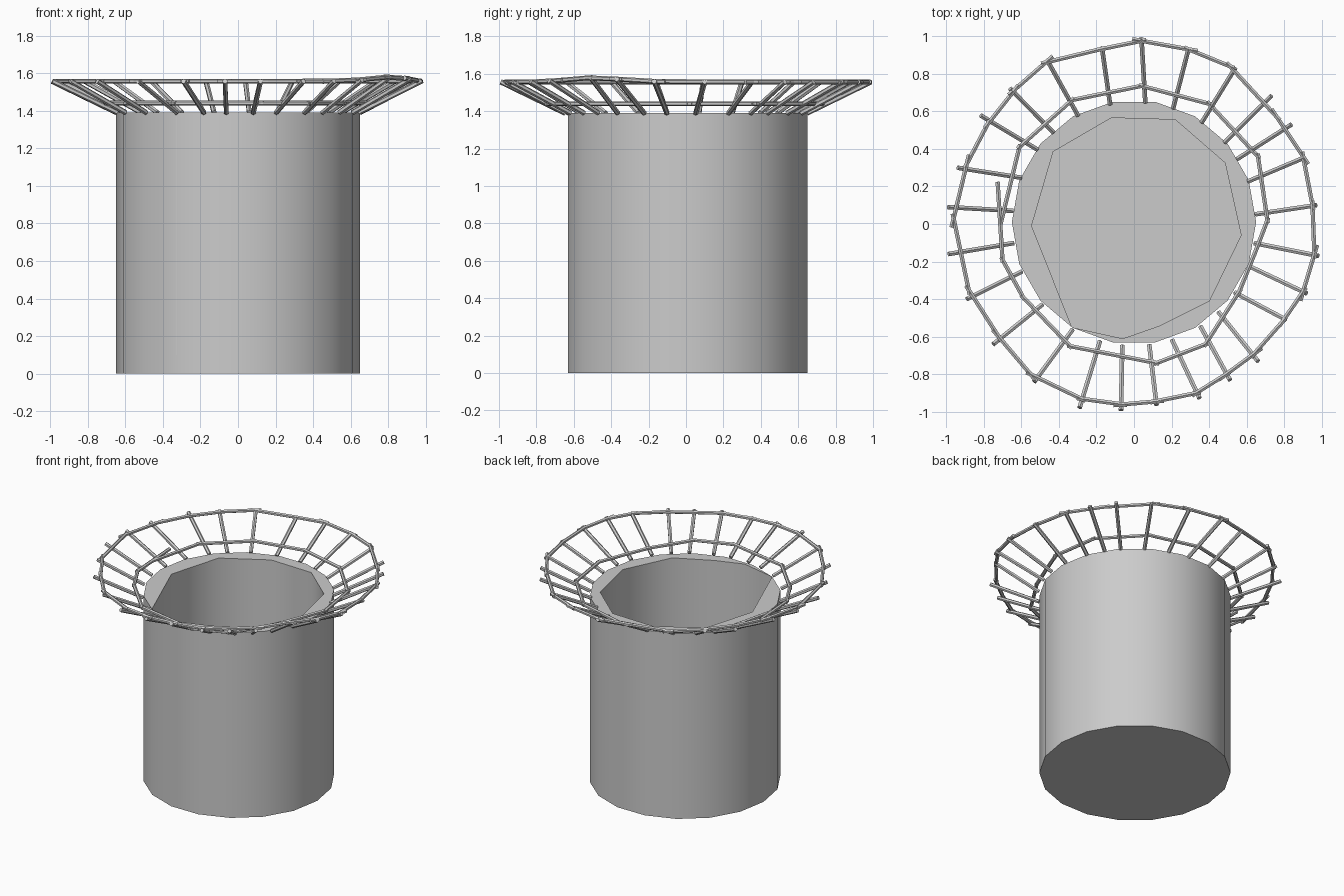
import bpy, bmesh
from math import sin, cos, radians, exp, pi
from mathutils import Vector

if "Cube" in bpy.data.objects:
    bpy.data.objects.remove(bpy.data.objects["Cube"])


def finish(bm, name, angle):
    bmesh.ops.recalc_face_normals(bm, faces=bm.faces[:])
    me = bpy.data.meshes.new(name)
    bm.to_mesh(me)
    bm.free()
    ob = bpy.data.objects.new(name, me)
    bpy.context.collection.objects.link(ob)
    bpy.ops.object.select_all(action='DESELECT')
    ob.select_set(True)
    bpy.context.view_layer.objects.active = ob
    bpy.ops.object.shade_smooth_by_angle(angle=radians(angle))
    return ob


def stick(bm, a, b, r=0.013, extend=0.0):
    # six-sided twig between two points
    a, b = Vector(a), Vector(b)
    d = (b - a).normalized()
    a, b = a - d * extend, b + d * extend
    m = d.to_track_quat('Z', 'Y').to_matrix().to_4x4()
    m.translation = (a + b) / 2
    bmesh.ops.create_cone(bm, cap_ends=True, segments=6, radius1=r, radius2=r,
                          depth=(b - a).length, matrix=m)


# Hollow pot: regular outside, irregular hole inside
TOP, FLOOR = 1.39, 0.1
outer = [(0.65 * cos(2 * pi * i / 18), 0.01 + 0.65 * sin(2 * pi * i / 18)) for i in range(18)]
inner = [(0.57, -0.06), (0.485, 0.325), (0.22, 0.555), (-0.12, 0.565), (-0.43, 0.385),
         (-0.545, -0.01), (-0.33, -0.55), (-0.06, -0.61), (0.14, -0.54), (0.40, -0.41)]
bm = bmesh.new()
rim_edges = []
for pts, low in ((outer, 0.0), (inner, FLOOR)):
    bot = [bm.verts.new((x, y, low)) for x, y in pts]
    top = [bm.verts.new((x, y, TOP)) for x, y in pts]
    bm.faces.new(bot)
    n = len(pts)
    for i in range(n):
        j = (i + 1) % n
        bm.faces.new((bot[i], bot[j], top[j], top[i]))
        rim_edges.append(bm.edges.get((top[i], top[j])))
bmesh.ops.triangle_fill(bm, use_beauty=True, use_dissolve=False, edges=rim_edges)
finish(bm, "pot_body", 50)


def ring_z(x, y):
    # outer hoop lifts slightly at the front right
    return 1.557 + 0.022 * exp(-((x - 0.82) ** 2 + (y + 0.5) ** 2) / 0.06)


# Spokes: inner angle, outer angle, outer radius
spokes = [(84.7, 87.7, .99), (71.3, 72.7, .975), (56.3, 57, .99), (42, 43, 1.0),
          (32.2, 32.3, .99), (20.5, 21.3, .97), (4.6, 5.9, .975), (-9, -9.8, .995),
          (-20.1, -21.9, .99), (-34.2, -32.2, .955), (-46.2, -47.9, .985),
          (-57, -58.4, .975), (-71.8, -69.4, .99), (-82.8, -82.9, .97),
          (-95.5, -94, .993), (-106.2, -106.5, 1.02), (-120.2, -122.3, .993),
          (-138.7, -139.5, .985), (-157, -155.8, .975), (-171, -170.8, 1.0),
          (173.8, 174.8, .994), (157.7, 162.3, .985), (142.4, 144.7, 1.0),
          (131.3, 132.5, .977), (117.3, 117.9, .985), (101.3, 100.3, .955)]
bm = bmesh.new()
for a0, a1, r in spokes:
    a0, a1 = radians(a0), radians(a1)
    x, y = r * cos(a1), r * sin(a1)
    stick(bm, (0.65 * cos(a0), 0.65 * sin(a0), 1.39), (x, y, ring_z(x, y)), 0.014)
finish(bm, "rim_spokes", 30)

# Outer hoop of overlapping twigs
hoop = [(.04, .975), (.29, .93), (.51, .84), (.76, .57), (.90, .36), (.95, .10),
        (.96, -.16), (.90, -.36), (.79, -.52), (.64, -.69), (.49, -.80), (.33, -.90),
        (.11, -.945), (-.06, -.96), (-.28, -.93), (-.55, -.80), (-.72, -.60),
        (-.88, -.35), (-.96, .03), (-.89, .32), (-.78, .53), (-.63, .72),
        (-.47, .86), (-.18, .93)]
bm = bmesh.new()
for i, (x, y) in enumerate(hoop):
    u, v = hoop[(i + 1) % len(hoop)]
    stick(bm, (x, y, ring_z(x, y)), (u, v, ring_z(u, v)), 0.013, 0.05 if i % 3 == 0 else 0.025)
finish(bm, "outer_hoop", 30)

# Inner hoop, left open where its ends overlap
hoop2 = [(-.725, .21), (-.70, -.19), (-.59, -.39), (-.34, -.65), (.12, -.74), (.38, -.64),
         (.56, -.36), (.645, -.15), (.71, .02), (.66, .36), (.40, .64), (.04, .735),
         (-.33, .66), (-.61, .41), (-.71, .0)]
bm = bmesh.new()
for (x, y), (u, v) in zip(hoop2, hoop2[1:]):
    stick(bm, (x, y, 1.44), (u, v, 1.44), 0.013, 0.015)
finish(bm, "inner_hoop", 30)
